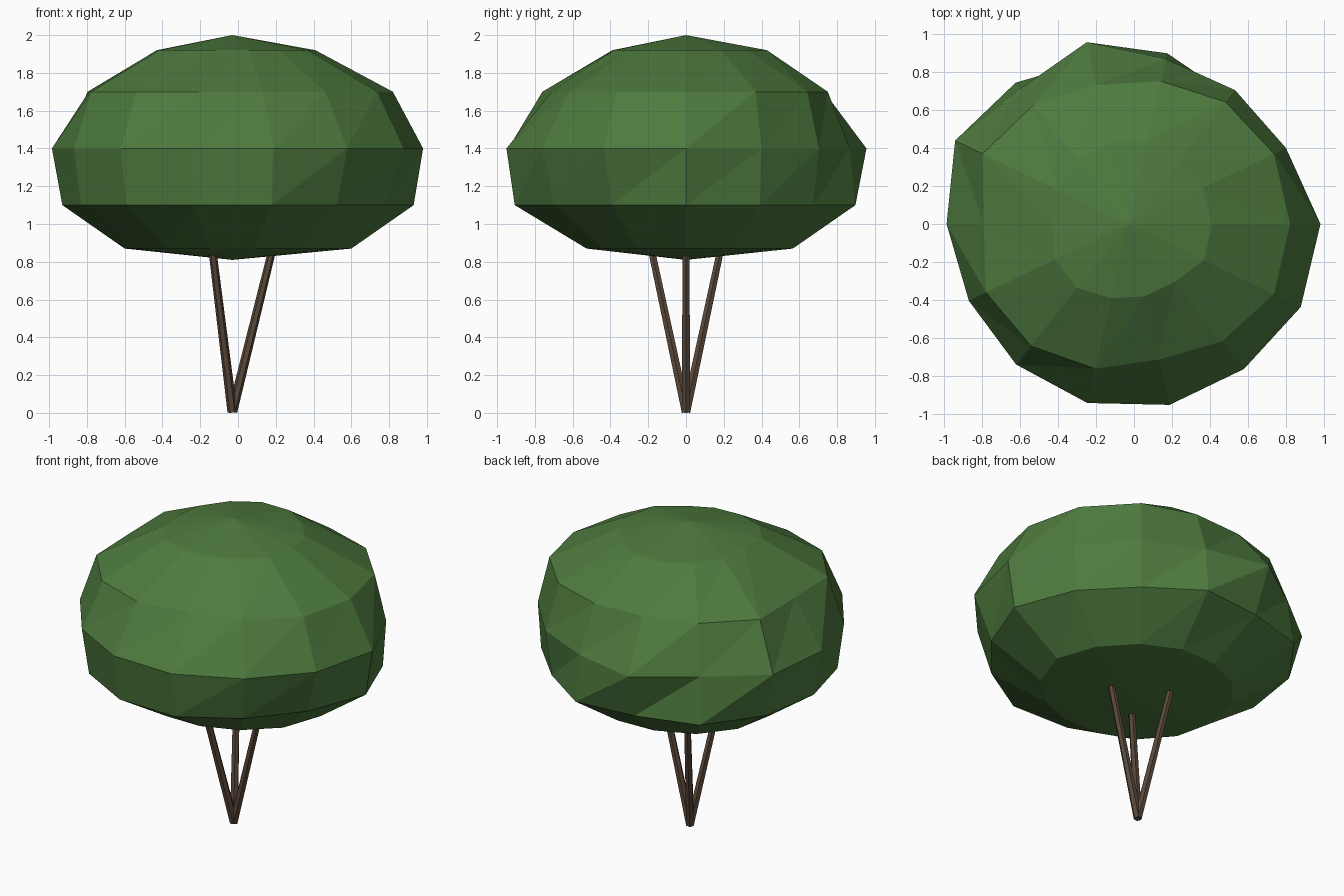
import bpy, bmesh, math
from mathutils import Vector

if "Cube" in bpy.data.objects:
    bpy.data.objects.remove(bpy.data.objects["Cube"])

CX = -0.03  # axis of the tree


def material(name, rgb):
    m = bpy.data.materials.new(name)
    m.diffuse_color = (*rgb, 1)
    m.use_nodes = True
    m.node_tree.nodes["Principled BSDF"].inputs["Base Color"].default_value = m.diffuse_color
    return m


def make(name, bm, mat):
    bmesh.ops.recalc_face_normals(bm, faces=bm.faces)
    mesh = bpy.data.meshes.new(name)
    bm.to_mesh(mesh)
    bm.free()
    mesh.materials.append(mat)
    obj = bpy.data.objects.new(name, mesh)
    bpy.context.collection.objects.link(obj)
    return obj


leaf = material("leaf green", (0.075, 0.195, 0.048))
bark = material("bark brown", (0.105, 0.065, 0.042))

# Crown: rings of 14 uneven radii, counter-clockwise from +x
RINGS = [
    (0.87, [.63, .60, .58, .58, .57, .58, .58, .57, .57, .56, .54, .54, .56, .60]),
    (1.10, [.96, .90, .86, .92, .88, .95, .93, .90, .89, .90, .92, .93, .89, .90]),
    (1.40, [1.01, .92, .90, .89, .98, .91, 1.01, .955, .93, .945, .965, .975, .975, 1.006]),
    (1.70, [.85, .85, .82, .77, .75, .80, .85, .76, .83, .82, .78, .73, .79, .85]),
    (1.92, [.44, .43, .42, .44, .44, .42, .41, .40, .43, .43, .40, .39, .39, .44]),
]
N = 14
bm = bmesh.new()
rings = []
for z, radii in RINGS:
    rings.append([bm.verts.new((CX + r * math.cos(math.tau * i / N),
                                r * math.sin(math.tau * i / N), z))
                  for i, r in enumerate(radii)])
bottom = bm.verts.new((CX, 0, 0.81))
top = bm.verts.new((CX, 0, 2.0))
for i in range(N):
    j = (i + 1) % N
    bm.faces.new((bottom, rings[0][j], rings[0][i]))
    bm.faces.new((top, rings[-1][i], rings[-1][j]))
    for a, b in zip(rings, rings[1:]):
        bm.faces.new((a[i], a[j], b[j]))
        bm.faces.new((a[i], b[j], b[i]))
make("crown", bm, leaf)

# Three slim stems fanning out from one foot
for k in range(3):
    ang = math.tau * k / 3
    start = Vector((CX, 0, 0.006))
    end = Vector((CX + 0.245 * math.cos(ang), 0.245 * math.sin(ang), 1.0))
    axis = end - start
    bm = bmesh.new()
    bmesh.ops.create_cone(bm, cap_ends=True, segments=6, radius1=0.026,
                          radius2=0.02, depth=axis.length)
    bmesh.ops.rotate(bm, verts=bm.verts,
                     matrix=axis.to_track_quat('Z', 'Y').to_matrix())
    bmesh.ops.translate(bm, verts=bm.verts, vec=(start + end) / 2)
    make(f"stem_{k + 1}", bm, bark)
